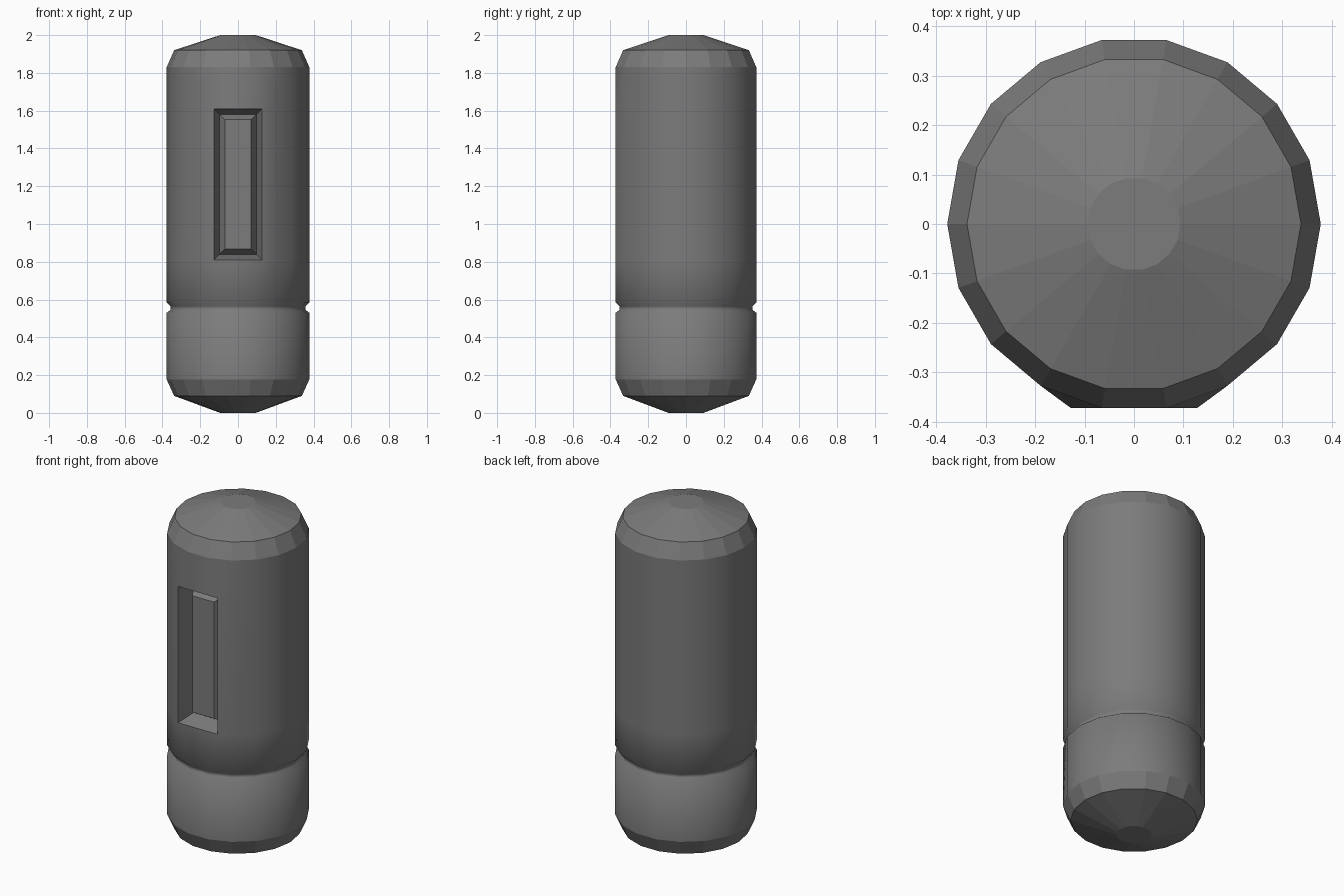
import bpy
import bmesh
from math import cos, sin, tau

if "Cube" in bpy.data.objects:
    bpy.data.objects.remove(bpy.data.objects["Cube"], do_unlink=True)

SIDES = 18
FRONT = 13                      # facet that faces -y
PANEL_Z = (0.81, 1.61)          # height range of the recessed window

# Casing profile as (radius, height), from bottom to top
profile = [
    (0.094, 0.0), (0.338, 0.09), (0.378, 0.178),
    (0.378, 0.53), (0.358, 0.545), (0.358, 0.565), (0.378, 0.585),
    (0.378, PANEL_Z[0]), (0.378, PANEL_Z[1]),
    (0.378, 1.83), (0.338, 1.92), (0.094, 2.0),
]

# Dark grey paint
grey = bpy.data.materials.new("dark_grey")
grey.use_nodes = True
colour = (0.2, 0.2, 0.2, 1.0)
grey.diffuse_color = colour
grey.node_tree.nodes["Principled BSDF"].inputs["Base Color"].default_value = colour

# Revolve the profile; the front facet is widened where the window sits
bm = bmesh.new()
rings = []
for r, z in profile:
    ring = [bm.verts.new((r * cos(tau * k / SIDES), r * sin(tau * k / SIDES), z))
            for k in range(SIDES)]
    if z in PANEL_Z:
        ring[FRONT].co.x, ring[FRONT + 1].co.x = -0.128, 0.128
    rings.append(ring)

window = None
for i, (low, high) in enumerate(zip(rings, rings[1:])):
    for k in range(SIDES):
        n = (k + 1) % SIDES
        face = bm.faces.new((low[k], low[n], high[n], high[k]))
        face.smooth = 2 <= i <= len(rings) - 4      # rounded wall, faceted ends
        if profile[i][1] == PANEL_Z[0] and k == FRONT:
            window = face
bm.faces.new(list(reversed(rings[0])))
bm.faces.new(rings[-1])
bm.normal_update()

# Recess with a raised plate inside it
window.smooth = False
for depth in (-0.1, 0.05):
    made = bmesh.ops.inset_individual(bm, faces=[window], thickness=0.029,
                                      depth=depth, use_even_offset=True)
    for face in made["faces"]:
        face.smooth = False

mesh = bpy.data.meshes.new("casing")
bm.to_mesh(mesh)
bm.free()
mesh.materials.append(grey)
casing = bpy.data.objects.new("casing", mesh)
bpy.context.collection.objects.link(casing)
